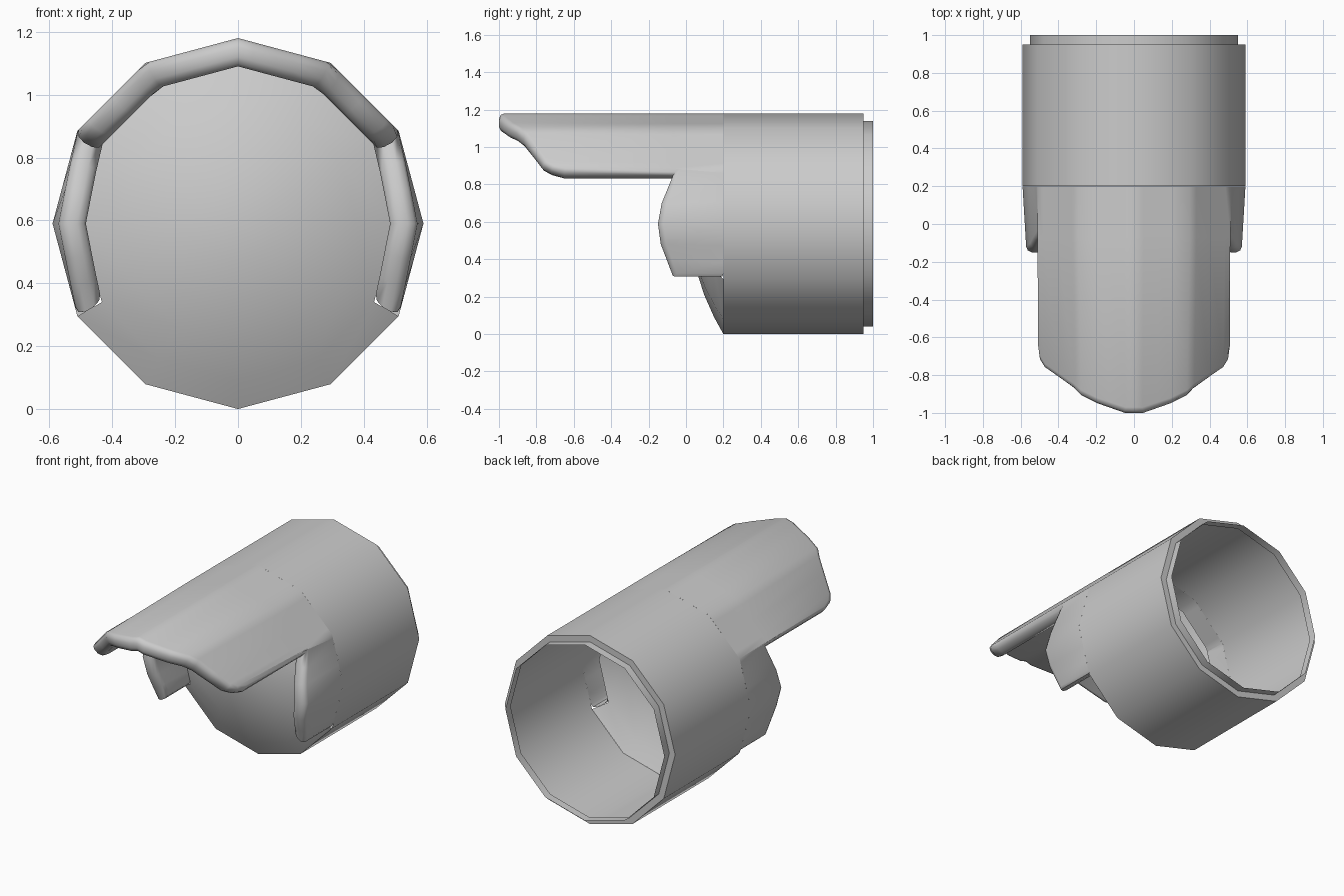
import bpy, bmesh, math

if "Cube" in bpy.data.objects:
    bpy.data.objects.remove(bpy.data.objects["Cube"])

R, R_IN, CZ = 0.59, 0.50, 0.59      # outer / inner radius, axis height
ROUND = 0.03                        # rim rounding
STEP = math.radians(30)


def lens_y(r):
    return 0.024 + 0.505 * r * r


def interp(table, t):
    for (a, ya), (b, yb) in zip(table, table[1:]):
        if a <= t <= b:
            return ya + (yb - ya) * (t - a) / (b - a)
    return table[-1][1]


def pos(t, y, r):
    """Point on a 12-sided tube; t counts 30 degree steps from the top."""
    i = math.floor(t)
    f = t - i
    a, b = i * STEP, (i + 1) * STEP
    lean = max(0, 1 - abs(abs(t) - 3)) * min(1, max(0, (0.2 - y) / 0.35))
    r *= 1 - 0.035 * lean
    return (r * (math.sin(a) * (1 - f) + math.sin(b) * f), y,
            CZ + r * (math.cos(a) * (1 - f) + math.cos(b) * f))


def finish(bm, name, angle=40):
    bmesh.ops.remove_doubles(bm, verts=bm.verts, dist=0.0005)
    bmesh.ops.recalc_face_normals(bm, faces=bm.faces)
    me = bpy.data.meshes.new(name)
    bm.to_mesh(me)
    bm.free()
    ob = bpy.data.objects.new(name, me)
    bpy.context.collection.objects.link(ob)
    bpy.ops.object.select_all(action='DESELECT')
    ob.select_set(True)
    bpy.context.view_layer.objects.active = ob
    bpy.ops.object.shade_smooth_by_angle(angle=math.radians(angle))
    return ob


# Housing tube with a stepped rear lip
bm = bmesh.new()
rings = [[bm.verts.new(pos(t, y, r)) for t in range(12)]
         for y, r in ((0.2, R), (0.95, R), (0.95, 0.55), (1.0, 0.55))]
for a, b in zip(rings, rings[1:]):
    for i in range(12):
        j = (i + 1) % 12
        bm.faces.new((a[i], a[j], b[j], b[i]))
finish(bm, "housing_tube")

# Domed lens; its outermost band only exists below the visor
bm = bmesh.new()
tip = bm.verts.new((0, lens_y(0), CZ))
prev = None
for r in (0.12, 0.25, 0.38, R_IN, R):
    ring = [bm.verts.new(pos(t, lens_y(r), r)) for t in range(12)]
    for i in range(12):
        j = (i + 1) % 12
        if prev is None:
            bm.faces.new((tip, ring[i], ring[j]))
        elif r < R or 4 <= i < 8:
            bm.faces.new((prev[i], prev[j], ring[j], ring[i]))
    prev = ring
bmesh.ops.delete(bm, geom=[v for v in bm.verts if not v.link_faces], context='VERTS')
finish(bm, "lens")

# Visor: long peak on top, short rounded cheeks at the sides
CORNER = 2.08
peak = [(0, -1), (0.17, -1), (0.68, -0.95), (1, -0.905), (1.16, -0.87),
        (1.87, -0.765), (2, -0.72), (CORNER, -0.65)]
cheek = [(CORNER, -0.07), (2.6, -0.13), (3, -0.15), (3.4, -0.135), (4, -0.07)]
half = [0.17, 0.45, 0.68, 1, 1.16, 1.5, 1.87, 2, CORNER, 2.3, 2.6, 3, 3.4, 3.7, 4]
cols = [-t for t in reversed(half)] + [0] + half
last = len(cols) - 1

points = {}
for c, t in enumerate(cols):
    points[c, 0] = (t, 0.2)
    points[c, 1] = (t, interp(cheek, abs(t)) if abs(t) > CORNER else -0.07)
    if abs(t) <= CORNER:
        points[c, 2] = (t, interp(peak, abs(t)))

# Rim path running round the free edge from one lower end to the other
path = [(0, 0)]
for c, t in enumerate(cols):
    if t == -CORNER:
        path += [(c, 1), (c, 2)]
    elif t == CORNER:
        path += [(c, 2), (c, 1)]
    else:
        path.append((c, 2 if abs(t) < CORNER else 1))
path.append((last, 0))

W = R * STEP                         # width of one 30 degree step


def side_normal(a, b):
    dx, dy = (points[b][0] - points[a][0]) * W, points[b][1] - points[a][1]
    n = math.hypot(dx, dy)
    return dy / n, -dx / n


normals = {}
for i, k in enumerate(path):
    ns = []
    if i > 0:
        ns.append(side_normal(path[i - 1], k))
    if i < len(path) - 1:
        ns.append(side_normal(k, path[i + 1]))
    nx, ny = sum(n[0] for n in ns), sum(n[1] for n in ns)
    m = math.hypot(nx, ny)
    nx, ny = nx / m, ny / m
    s = 1 / max(0.6, nx * ns[0][0] + ny * ns[0][1])
    normals[k] = (nx * s, ny * s)

bm = bmesh.new()


def vert(k, r, inset):
    t, y = points[k]
    if k in normals:
        t -= normals[k][0] * inset / W
        y -= normals[k][1] * inset
    if k[1] == 0:
        y = lens_y(r)
    return bm.verts.new(pos(t, y, r))


# Outer and inner skins
skins = [{k: vert(k, r, ROUND) for k in points} for r in (R, R_IN)]
for skin in skins:
    for c in range(last):
        for row in (0, 1):
            quad = [(c, row), (c + 1, row), (c + 1, row + 1), (c, row + 1)]
            if all(q in skin for q in quad):
                bm.faces.new([skin[q] for q in quad])

# Rounded rim joining the skins
rows = [[skins[0][k] for k in path]]
for r, inset in ((0.582, 0.01), (0.56, 0), (0.53, 0), (0.508, 0.01)):
    rows.append([vert(k, r, inset) for k in path])
rows.append([skins[1][k] for k in path])
for a, b in zip(rows, rows[1:]):
    for i in range(len(path) - 1):
        bm.faces.new((a[i], a[i + 1], b[i + 1], b[i]))
finish(bm, "visor", 50)
